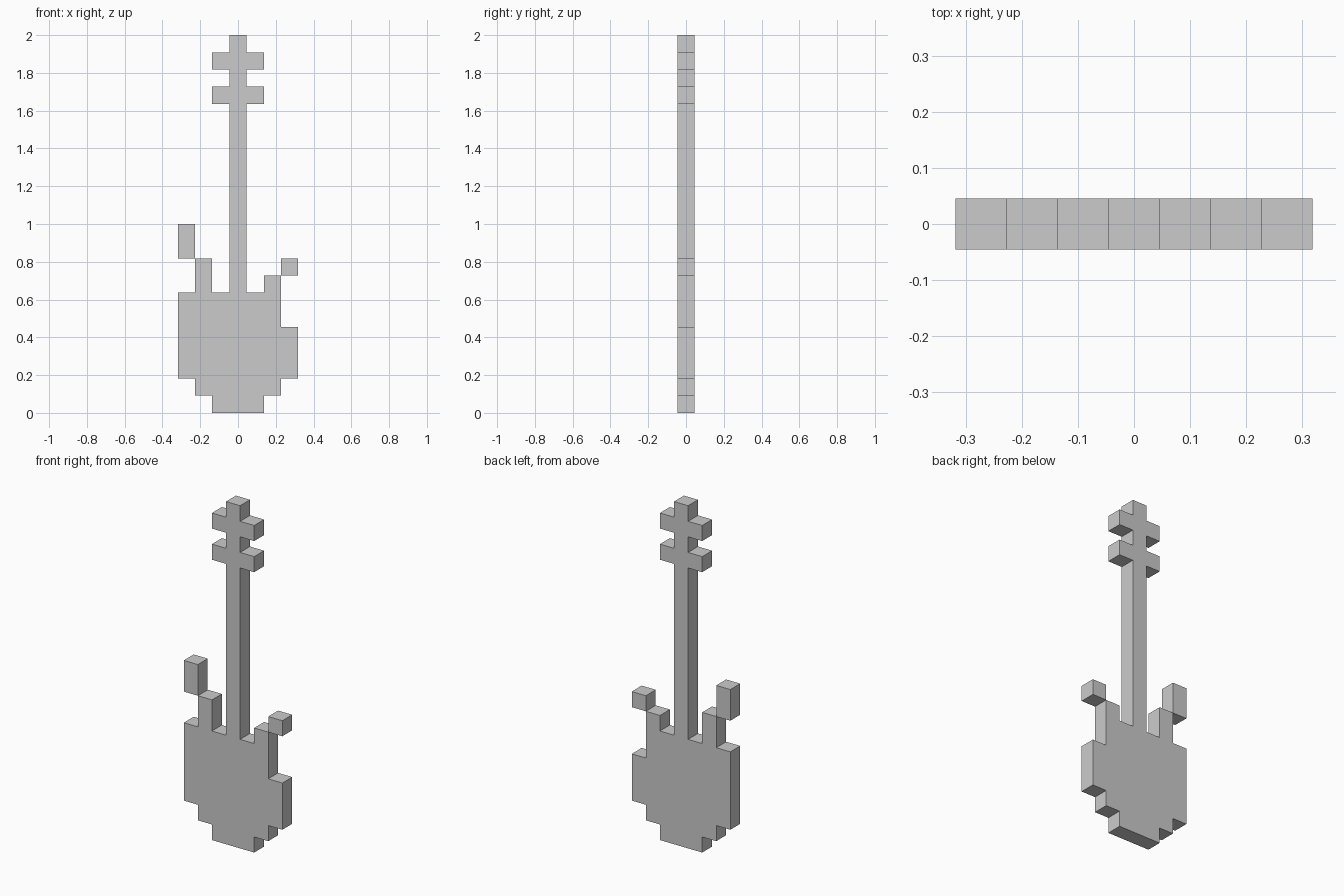
import bpy
import bmesh

if "Cube" in bpy.data.objects:
    bpy.data.objects.remove(bpy.data.objects["Cube"])

U = 2 / 22  # one block


def slab(name, outline):
    """Extrude a front outline (x, z in blocks) to a one-block-thick solid."""
    bm = bmesh.new()
    face = bm.faces.new([bm.verts.new((x * U, -U / 2, z * U)) for x, z in outline])
    ext = bmesh.ops.extrude_face_region(bm, geom=[face], use_keep_orig=True)
    verts = [v for v in ext["geom"] if isinstance(v, bmesh.types.BMVert)]
    bmesh.ops.translate(bm, verts=verts, vec=(0, U, 0))
    bmesh.ops.recalc_face_normals(bm, faces=bm.faces)
    mesh = bpy.data.meshes.new(name)
    bm.to_mesh(mesh)
    bm.free()
    obj = bpy.data.objects.new(name, mesh)
    bpy.context.collection.objects.link(obj)
    return obj


def rect(x0, x1, z0, z1):
    return [(x0, z0), (x1, z0), (x1, z1), (x0, z1)]


def mirrored(half):
    """Complete a right-hand profile, listed bottom to top."""
    return half + [(-x, z) for x, z in reversed(half)]


# Stepped body with an uneven pair of shoulders
slab("guitar_body", [
    (-1.5, 0), (1.5, 0), (1.5, 1), (2.5, 1), (2.5, 2), (3.5, 2), (3.5, 5),
    (2.5, 5), (2.5, 8), (1.5, 8), (1.5, 7), (-1.5, 7), (-1.5, 9), (-2.5, 9),
    (-2.5, 7), (-3.5, 7), (-3.5, 2), (-2.5, 2), (-2.5, 1), (-1.5, 1)])

# Horn tips, touching the shoulders only along an edge
slab("left_horn_tip", rect(-3.5, -2.5, 9, 11))
slab("right_horn_tip", rect(2.5, 3.5, 8, 9))

# Neck and headstock with two rows of tuning pegs
neck = [(0.5, 7)]
for z in (18, 20):
    neck += [(0.5, z), (1.5, z), (1.5, z + 1), (0.5, z + 1)]
neck.append((0.5, 22))
slab("neck_and_headstock", mirrored(neck))
